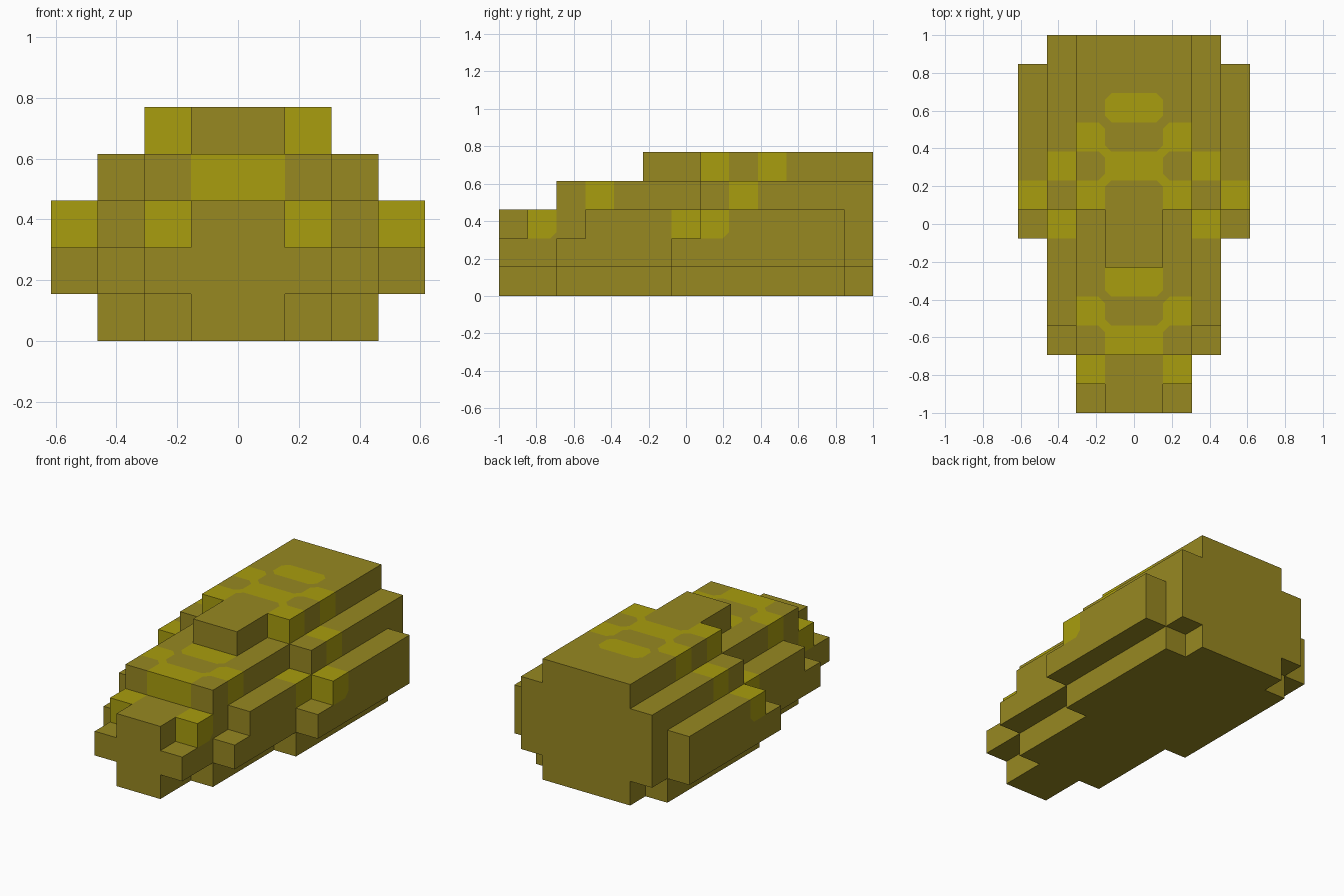
import bpy
import bmesh
from mathutils import Vector

if "Cube" in bpy.data.objects:
    bpy.data.objects.remove(bpy.data.objects["Cube"], do_unlink=True)

U = 2 / 13          # size of one block
CUT = 0.22          # corner cut of the markings, in blocks


def material(name, color):
    m = bpy.data.materials.new(name)
    m.use_nodes = True
    m.diffuse_color = (*color, 1)
    m.node_tree.nodes["Principled BSDF"].inputs["Base Color"].default_value = (*color, 1)
    return m


# Rows filled by each column (from the middle outwards), layer by layer: (first, end)
LAYERS = [
    [(0, 13), (2, 13), (6, 12)],
    [(0, 13), (0, 13), (2, 13), (6, 12)],
    [(0, 13), (1, 13), (3, 13), (7, 12)],
    [(2, 13), (2, 13), (7, 13)],
    [(5, 13), (7, 13)],
]
# Blocks carrying the zigzag marking: (column, row, layer)
MARKED = {
    (0, 10, 4), (1, 9, 4), (0, 8, 4), (1, 7, 4), (2, 8, 3), (3, 7, 2),
    (2, 6, 2), (0, 4, 3), (1, 3, 3), (0, 2, 3), (1, 1, 2),
}
# Row lines where diagonal markings flow into each other
JOINED_ROWS = {3, 8, 9}

blocks = set()
marked = set()
for z, columns in enumerate(LAYERS):
    for col, (first, end) in enumerate(columns):
        for row in range(first, end):
            for x in (col, -1 - col):
                blocks.add((x, row, z))
                if (col, row, z) in MARKED:
                    marked.add((x, row, z))


def shift(block, axis, step):
    moved = list(block)
    moved[axis] += step
    return tuple(moved)


def face_colour(block, axis, side):
    """0 plain, 1 marked, None when the face is not on the surface."""
    if block not in blocks or shift(block, axis, side) in blocks:
        return None
    return int(block in marked)


def corner_colour(block, axis, side, t1, s1, t2, s2):
    """Colour of a small corner triangle, so that markings get cut corners."""
    own = face_colour(block, axis, side)
    a = face_colour(shift(block, t1, s1), axis, side)
    b = face_colour(shift(block, t2, s2), axis, side)
    d = face_colour(shift(shift(block, t1, s1), t2, s2), axis, side)
    if a is None or a != b or a == own:
        return own
    if d == own:                      # two marked blocks touching diagonally
        step = s1 if t1 == 1 else s2
        row_line = block[1] + (1 if step > 0 else 0)
        return 1 if row_line in JOINED_ROWS else 0
    return a


bm = bmesh.new()


def add_face(points, side, colour):
    if side < 0:
        points = points[::-1]
    verts = [bm.verts.new((p[0] * U, p[1] * U - 1, p[2] * U)) for p in points]
    bm.faces.new(verts).material_index = colour


# Body skin: an octagon and four corner triangles on every exposed block face
for block in sorted(blocks):
    for axis in range(3):
        t1, t2 = (axis + 1) % 3, (axis + 2) % 3
        for side in (-1, 1):
            colour = face_colour(block, axis, side)
            if colour is None:
                continue
            middle = Vector(block) + Vector((0.5, 0.5, 0.5))
            middle[axis] += side * 0.5
            octagon = []
            for s1, s2 in ((-1, -1), (1, -1), (1, 1), (-1, 1)):
                corner = middle.copy()
                corner[t1] += s1 * 0.5
                corner[t2] += s2 * 0.5
                p, q = corner.copy(), corner.copy()
                p[t1] -= s1 * CUT
                q[t2] -= s2 * CUT
                if s1 * s2 < 0:
                    ends = [p, q]
                else:
                    ends = [q, p]
                octagon += ends
                add_face([ends[0], corner, ends[1]], side,
                         corner_colour(block, axis, side, t1, s1, t2, s2))
            add_face(octagon, side, colour)

# Weld, then merge flat areas of one colour
bmesh.ops.remove_doubles(bm, verts=bm.verts, dist=0.0005)
bmesh.ops.dissolve_limit(bm, angle_limit=0.01, verts=bm.verts, edges=bm.edges,
                         delimit={'MATERIAL'})

mesh = bpy.data.meshes.new("stepped_body")
bm.to_mesh(mesh)
bm.free()
mesh.materials.append(material("olive", (0.309, 0.246, 0.0152)))
mesh.materials.append(material("yellow_marking", (0.397, 0.337, 0.0044)))
body = bpy.data.objects.new("stepped_body", mesh)
bpy.context.collection.objects.link(body)
